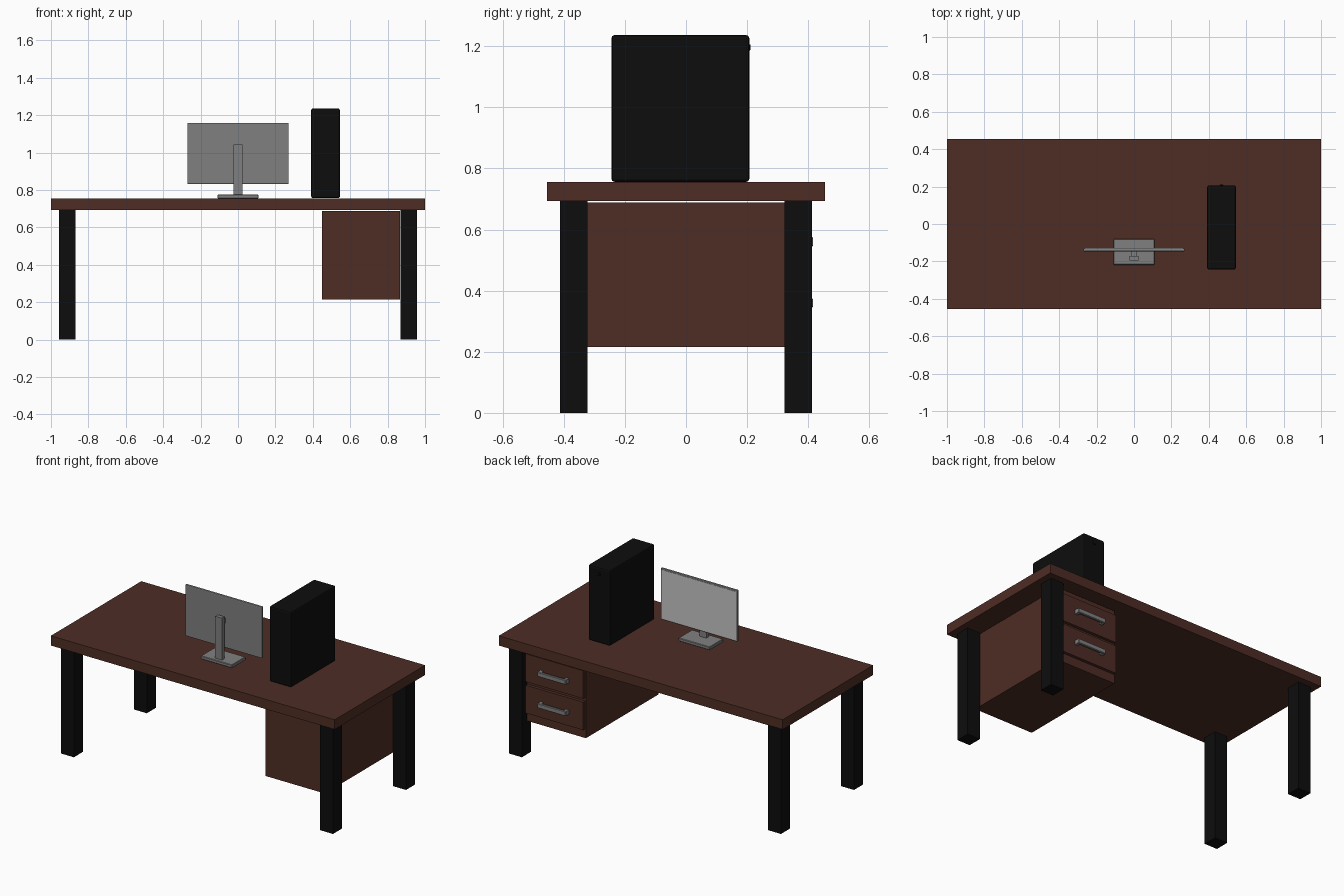
import bpy
import bmesh

if "Cube" in bpy.data.objects:
    bpy.data.objects.remove(bpy.data.objects["Cube"])


def material(name, rgb):
    m = bpy.data.materials.new(name)
    m.diffuse_color = (*rgb, 1.0)
    m.use_nodes = True
    m.node_tree.nodes["Principled BSDF"].inputs["Base Color"].default_value = m.diffuse_color
    return m


WOOD = material("dark_wood", (0.077, 0.026, 0.018))
BLACK = material("black", (0.004, 0.004, 0.004))
GREY = material("grey_metal", (0.216, 0.216, 0.216))
SCREEN = material("pale_screen", (0.56, 0.56, 0.56))


def box(name, mat, x, y, z, bevel=0.0, segments=2):
    """Box from (min, max) ranges on each axis, with optional rounded edges."""
    bm = bmesh.new()
    bmesh.ops.create_cube(bm, size=1.0)
    for v in bm.verts:
        v.co = [r[0] if c < 0 else r[1] for c, r in zip(v.co, (x, y, z))]
    mesh = bpy.data.meshes.new(name)
    bm.to_mesh(mesh)
    bm.free()
    ob = bpy.data.objects.new(name, mesh)
    bpy.context.collection.objects.link(ob)
    mesh.materials.append(mat)
    if bevel:
        mod = ob.modifiers.new("rounded_edges", 'BEVEL')
        mod.width = bevel
        mod.segments = segments
    return ob


# Desk top and four legs
box("desk_top", WOOD, (-1, 1), (-0.455, 0.455), (0.693, 0.755))
for sx, xname in ((-1, "left"), (1, "right")):
    for sy, yname in ((-1, "front"), (1, "back")):
        box(f"{yname}_{xname}_leg", BLACK,
            sorted((sx * 0.868, sx * 0.958)),
            sorted((sy * 0.322, sy * 0.412)), (0, 0.693))

# Drawer cabinet, drawers open towards the back
box("drawer_cabinet", WOOD, (0.45, 0.867), (-0.364, 0.364), (0.215, 0.688))
for name, zc in (("upper", 0.56), ("lower", 0.36)):
    box(f"{name}_drawer_front", WOOD, (0.456, 0.861), (0.36, 0.383),
        (zc - 0.088, zc + 0.09))
    box(f"{name}_handle_bar", GREY, (0.557, 0.757), (0.4, 0.416),
        (zc - 0.015, zc + 0.015), 0.003, 1)
    for side, x in (("left", 0.557), ("right", 0.737)):
        box(f"{name}_handle_{side}_post", GREY, (x, x + 0.02), (0.38, 0.403),
            (zc - 0.014, zc + 0.014))

# Computer tower with power button
box("computer_tower", BLACK, (0.391, 0.545), (-0.244, 0.207), (0.756, 1.236), 0.01)
box("power_button", BLACK, (0.458, 0.478), (0.2, 0.211), (1.186, 1.206), 0.002, 1)

# Monitor panel with a thin display plate on its viewing side
box("monitor_panel", GREY, (-0.271, 0.271), (-0.146, -0.13), (0.831, 1.159), 0.005)
box("display_plate", SCREEN, (-0.262, 0.262), (-0.133, -0.1285), (0.84, 1.15))

# Monitor stand
box("stand_base", GREY, (-0.11, 0.11), (-0.218, -0.081), (0.755, 0.775), 0.003, 1)
box("stand_post", GREY, (-0.024, 0.024), (-0.196, -0.17), (0.77, 1.042))
box("stand_bracket", GREY, (-0.013, 0.013), (-0.172, -0.144), (0.99, 1.02))
